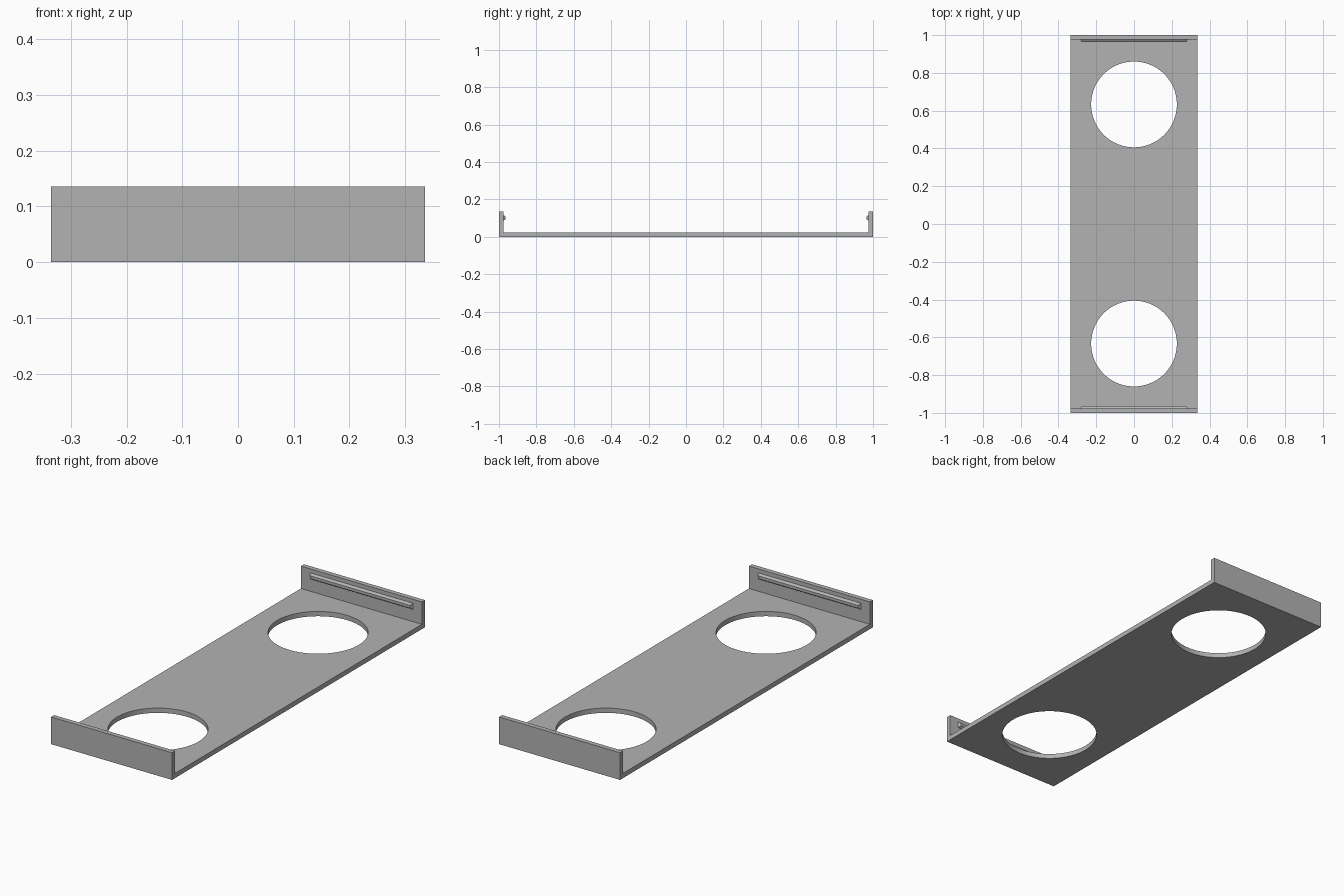
import bpy
import bmesh

if "Cube" in bpy.data.objects:
    bpy.data.objects.remove(bpy.data.objects["Cube"], do_unlink=True)

HALF_W, HALF_L, HEIGHT, THICK = 0.335, 1.0, 0.136, 0.024
HOLE_R, HOLE_Y = 0.227, 0.633

grey = bpy.data.materials.new("plain grey")
grey.use_nodes = True
colour = (0.45, 0.45, 0.45, 1)
grey.diffuse_color = colour
grey.node_tree.nodes["Principled BSDF"].inputs["Base Color"].default_value = colour


def loft(name, rings):
    """Solid skinned between two matching rings of points."""
    bm = bmesh.new()
    a, b = [[bm.verts.new(p) for p in ring] for ring in rings]
    n = len(a)
    bm.faces.new(a)
    bm.faces.new(b[::-1])
    for i in range(n):
        j = (i + 1) % n
        bm.faces.new((a[j], a[i], b[i], b[j]))
    bmesh.ops.recalc_face_normals(bm, faces=bm.faces)
    mesh = bpy.data.meshes.new(name)
    bm.to_mesh(mesh)
    bm.free()
    mesh.materials.append(grey)
    obj = bpy.data.objects.new(name, mesh)
    bpy.context.collection.objects.link(obj)
    return obj


# Tray: U-shaped side profile swept across the width
inner = HALF_L - THICK
profile = [(-HALF_L, 0), (HALF_L, 0), (HALF_L, HEIGHT), (inner, HEIGHT),
           (inner, THICK), (-inner, THICK), (-inner, HEIGHT), (-HALF_L, HEIGHT)]
tray = loft("tray", [[(x, y, z) for y, z in profile] for x in (-HALF_W, HALF_W)])

# Round holes near both ends
for side in (-1, 1):
    bpy.ops.mesh.primitive_cylinder_add(vertices=96, radius=HOLE_R, depth=0.2,
                                        location=(0, side * HOLE_Y, 0))
    cutter = bpy.context.object
    cutter.name = "hole_cutter"
    cutter.hide_render = True
    cutter.data.materials.append(grey)
    cut = tray.modifiers.new("hole", 'BOOLEAN')
    cut.operation = 'DIFFERENCE'
    cut.solver = 'EXACT'
    cut.object = cutter
    bpy.ops.object.select_all(action='DESELECT')
    tray.select_set(True)
    bpy.context.view_layer.objects.active = tray
    bpy.ops.object.modifier_apply(modifier=cut.name)
    bpy.data.objects.remove(cutter, do_unlink=True)

bpy.ops.object.shade_smooth_by_angle()

# Tapered snap ridges on the inside of both end walls
for name, side in (("front_ridge", -1), ("back_ridge", 1)):
    rings = []
    for y, half_x, half_z in ((inner + 0.004, 0.288, 0.018), (inner - 0.012, 0.277, 0.007)):
        rings.append([(sx * half_x, side * y, 0.101 + sz * half_z)
                      for sx, sz in ((-1, -1), (1, -1), (1, 1), (-1, 1))])
    loft(name, rings)
